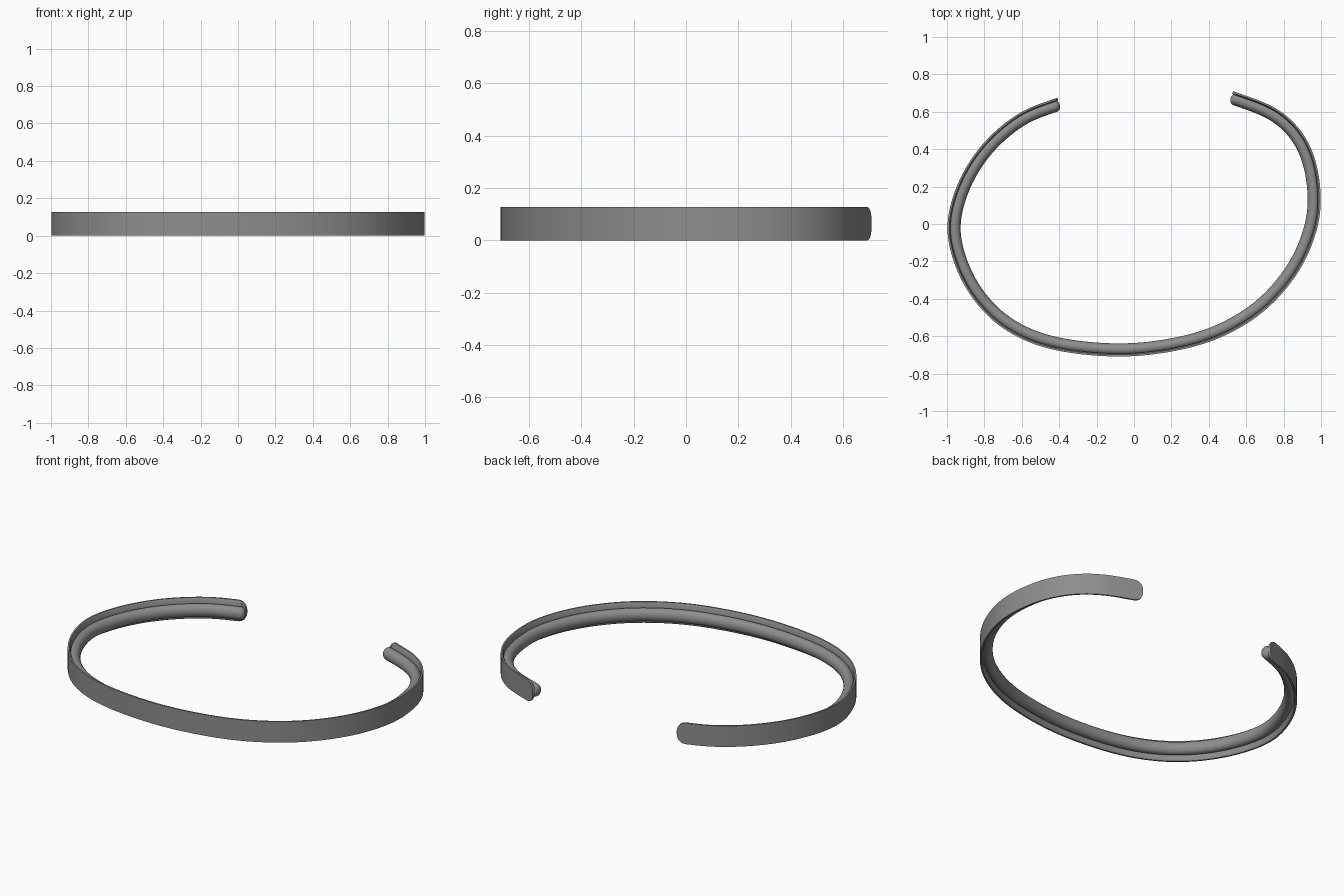
import bpy, bmesh, math
from mathutils import Vector

if "Cube" in bpy.data.objects:
    bpy.data.objects.remove(bpy.data.objects["Cube"])

H = 0.127          # band height
PLATE = 0.016      # outer strip thickness
DEPTH = 0.07       # strip plus inner bead

# Outer outline of the open cuff, seen from above
OUTLINE = [(-0.41, 0.675), (-0.61, 0.597), (-0.80, 0.44), (-0.935, 0.235), (-1.0, 0.0),
           (-0.96, -0.215), (-0.855, -0.41), (-0.69, -0.567), (-0.45, -0.67), (-0.11, -0.71),
           (0.19, -0.685), (0.46, -0.61), (0.70, -0.465), (0.875, -0.265), (0.97, -0.06),
           (1.0, 0.13), (0.97, 0.345), (0.885, 0.51), (0.745, 0.628), (0.53, 0.71)]


def spline(points, per=24):
    p = [Vector(q) for q in points]
    p = [2 * p[0] - p[1]] + p + [2 * p[-1] - p[-2]]
    out = []
    for i in range(1, len(p) - 2):
        a, b, c, d = p[i - 1:i + 3]
        for k in range(per):
            t = k / per
            out.append(0.5 * (2 * b + (c - a) * t + (2 * a - 5 * b + 4 * c - d) * t * t
                              + (3 * b - a - 3 * c + d) * t ** 3))
    out.append(p[-2])
    for _ in range(60):   # even out small wobbles
        out = [out[0]] + [(out[i - 1] + 2 * out[i] + out[i + 1]) / 4
                          for i in range(1, len(out) - 1)] + [out[-1]]
    return out


PATH = spline(OUTLINE)
LENS = [0.0]
for a, b in zip(PATH, PATH[1:]):
    LENS.append(LENS[-1] + (b - a).length)
TOTAL = LENS[-1]


def frame(s):
    """Point and inward normal at arc length s."""
    i = 0
    while i < len(LENS) - 2 and LENS[i + 1] < s:
        i += 1
    f = (s - LENS[i]) / (LENS[i + 1] - LENS[i])
    lo, hi = max(i - 4, 0), min(i + 5, len(PATH) - 1)
    t = (PATH[hi] - PATH[lo]).normalized()
    return PATH[i].lerp(PATH[i + 1], f), Vector((-t.y, t.x))


def stations(r, n=150, caps=10):
    """Arc lengths with dense steps in the rounded ends, each with an end scale."""
    cap = [(r * (1 - math.cos(math.pi / 2 * k / caps)), k / caps) for k in range(caps)]
    cap = [(s, max(0.03, (1 - (1 - s / r) ** 2.3) ** (1 / 2.3))) for s, _ in cap]
    mid = [(r + (TOTAL - 2 * r) * k / n, 1.0) for k in range(n + 1)]
    return cap + mid + [(TOTAL - s, f) for s, f in reversed(cap)]


def sweep(name, section, r, mat, squash_depth):
    bm = bmesh.new()
    rings = []
    mid_d = sum(d for d, _ in section) / len(section)
    for s, f in stations(r):
        p, n = frame(s)
        ring = []
        for d, z in section:
            dd = mid_d + (d - mid_d) * f if squash_depth else d
            q = p + n * dd
            ring.append(bm.verts.new((q.x, q.y, H / 2 + z * f)))
        rings.append(ring)
    m = len(section)
    for a, b in zip(rings, rings[1:]):
        for k in range(m):
            bm.faces.new((a[k], a[(k + 1) % m], b[(k + 1) % m], b[k]))
    bm.faces.new(rings[0])
    bm.faces.new(rings[-1])
    bmesh.ops.recalc_face_normals(bm, faces=bm.faces)
    me = bpy.data.meshes.new(name)
    bm.to_mesh(me)
    bm.free()
    ob = bpy.data.objects.new(name, me)
    bpy.context.collection.objects.link(ob)
    me.materials.append(mat)
    bpy.ops.object.select_all(action='DESELECT')
    ob.select_set(True)
    bpy.context.view_layer.objects.active = ob
    bpy.ops.object.shade_smooth_by_angle(angle=math.radians(35))
    return ob


metal = bpy.data.materials.new("grey metal")
metal.diffuse_color = (0.27, 0.27, 0.27, 1)
metal.use_nodes = True
metal.node_tree.nodes["Principled BSDF"].inputs["Base Color"].default_value = metal.diffuse_color

# Flat outer strip with rounded ends
h = H / 2
sweep("outer_strip", [(0, -h), (0, h), (PLATE * 0.6, h), (PLATE, h * 0.85),
                      (PLATE, -h * 0.85), (PLATE * 0.6, -h)], 0.055, metal, False)

# Round bead along the inside
rd = (DEPTH - 0.006) / 2
bead = [(0.006 + rd + rd * math.cos(2 * math.pi * k / 24), 0.038 * math.sin(2 * math.pi * k / 24))
        for k in range(24)]
sweep("inner_bead", bead, 0.03, metal, True)
